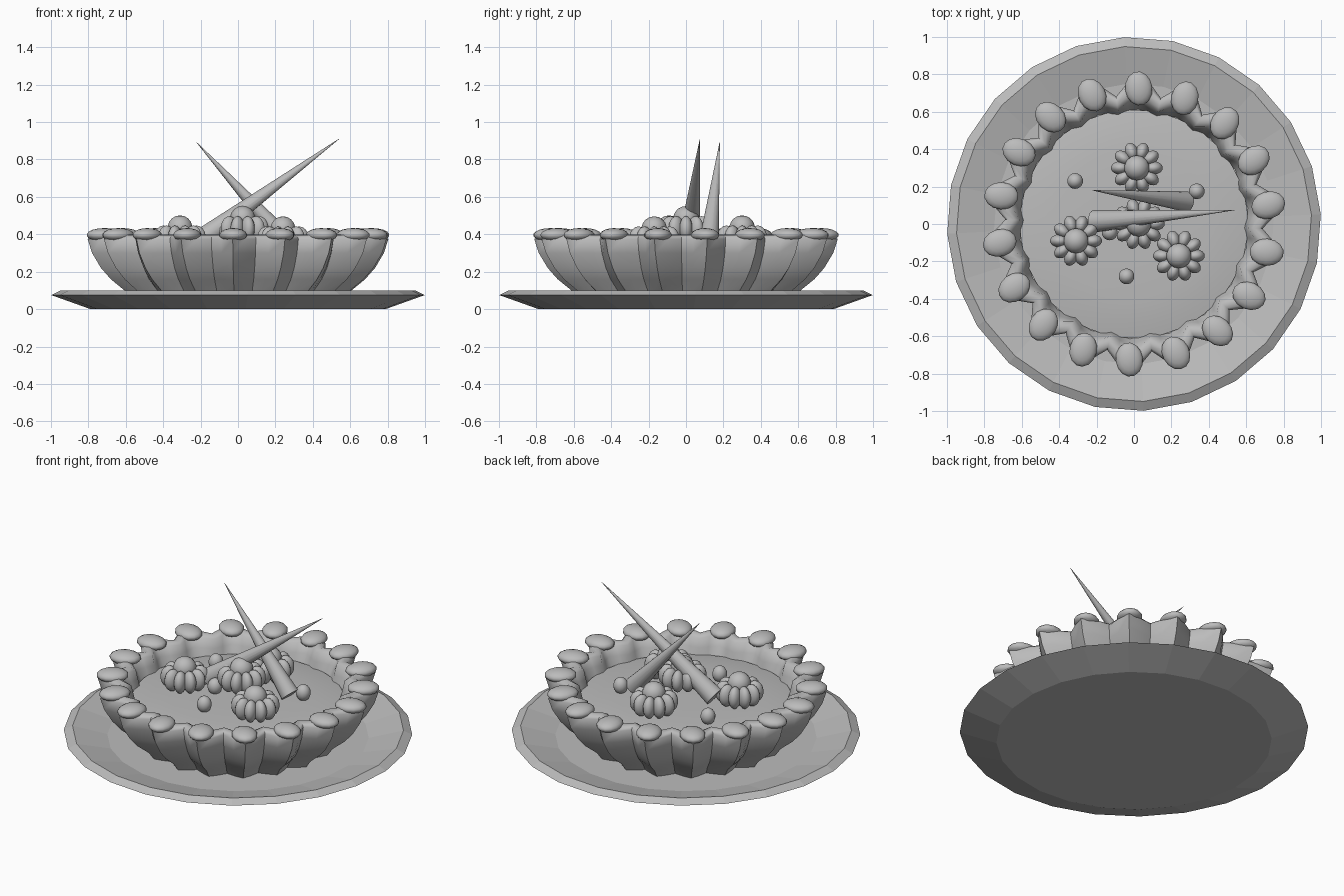
import bpy, bmesh
from math import cos, sin, pi, radians
from mathutils import Matrix, Vector

cube = bpy.data.objects.get("Cube")
if cube:
    bpy.data.objects.remove(cube, do_unlink=True)

grey = bpy.data.materials.new("neutral_grey")
grey.use_nodes = True
GREY = (0.5, 0.5, 0.5, 1)
grey.diffuse_color = GREY
grey.node_tree.nodes["Principled BSDF"].inputs["Base Color"].default_value = GREY

FLUTES = 18
PHASE = radians(88)


def finish(name, bm, angle=None):
    """Turn a bmesh into a named object, smooth below the given angle."""
    bmesh.ops.recalc_face_normals(bm, faces=bm.faces)
    mesh = bpy.data.meshes.new(name)
    bm.to_mesh(mesh)
    bm.free()
    mesh.materials.append(grey)
    obj = bpy.data.objects.new(name, mesh)
    bpy.context.collection.objects.link(obj)
    if angle:
        bpy.ops.object.select_all(action='DESELECT')
        obj.select_set(True)
        bpy.context.view_layer.objects.active = obj
        bpy.ops.object.shade_smooth_by_angle(angle=radians(angle))
    return obj


def lathe(name, profile, sides, phase, angle=None):
    """Revolve (radius, flute depth, z) points, closing both ends with caps."""
    bm = bmesh.new()
    rings = []
    for radius, depth, z in profile:
        ring = []
        for i in range(sides):
            t = 2 * pi * i / sides
            r = radius + depth * cos(FLUTES * t)
            ring.append(bm.verts.new((r * cos(t + phase), r * sin(t + phase), z)))
        rings.append(ring)
    for a, b in zip(rings, rings[1:]):
        for i in range(sides):
            j = (i + 1) % sides
            bm.faces.new((a[i], a[j], b[j], b[i]))
    bm.faces.new(rings[0])
    bm.faces.new(rings[-1])
    return finish(name, bm, angle)


def add_ball(bm, centre, size, turn=0, segments=14, rings=9):
    matrix = (Matrix.Translation(centre) @ Matrix.Rotation(turn, 4, 'Z')
              @ Matrix.Diagonal((*size, 1)))
    bmesh.ops.create_uvsphere(bm, u_segments=segments, v_segments=rings,
                              radius=1, matrix=matrix)


def spike(name, base, tip, radius):
    base, tip = Vector(base), Vector(tip)
    axis = tip - base
    bm = bmesh.new()
    matrix = (Matrix.Translation((base + tip) / 2)
              @ axis.to_track_quat('Z', 'Y').to_matrix().to_4x4())
    bmesh.ops.create_cone(bm, cap_ends=True, segments=16, radius1=radius,
                          radius2=0.001, depth=axis.length, matrix=matrix)
    return finish(name, bm, 40)


# Faceted plate with a chamfered rim and a sunken middle
lathe("plate", [(0.79, 0, 0), (1, 0, 0.075), (0.95, 0, 0.1), (0.75, 0, 0.05)],
      24, radians(3))

# Fluted pastry shell: outer wall, rounded lip, inner wall
lathe("pastry_shell", [
    (0.54, 0.03, 0.045), (0.58, 0.033, 0.1), (0.645, 0.042, 0.16),
    (0.69, 0.05, 0.22), (0.73, 0.058, 0.3), (0.75, 0.062, 0.375),
    (0.725, 0.055, 0.395), (0.685, 0.045, 0.4), (0.65, 0.037, 0.385),
    (0.625, 0.025, 0.33), (0.6, 0.015, 0.26)], FLUTES * 4, PHASE, 50)

# Gently domed filling
lathe("filling", [(0.61, 0, 0.26), (0.61, 0, 0.285), (0.52, 0, 0.3),
                  (0.4, 0, 0.308), (0.2, 0, 0.312)], 48, 0, 40)

# Pressed beads of dough along the lip, one on each flute
bm = bmesh.new()
for k in range(FLUTES):
    a = PHASE + 2 * pi * k / FLUTES
    add_ball(bm, (0.725 * cos(a), 0.725 * sin(a), 0.396),
             (0.093, 0.074, 0.037), a + 0.15)
finish("lip_beads", bm, 60)

# Cream rosettes: a ring of lobes around a central ball
rosettes = {"left": (0.24, -0.17, 0), "right": (-0.31, -0.09, 0.005),
            "back": (0.015, 0.3, 0.005), "middle": (0.025, 0, 0.055)}
LOBES = 10
for place, (x, y, lift) in rosettes.items():
    bm = bmesh.new()
    for k in range(LOBES):
        a = 2 * pi * k / LOBES
        add_ball(bm, (x + 0.088 * cos(a), y + 0.088 * sin(a), 0.375 + lift),
                 (0.052, 0.036, 0.067), a)
    add_ball(bm, (x, y, 0.43 + lift), (0.068, 0.068, 0.066))
    add_ball(bm, (x, y, 0.36 + lift), (0.09, 0.09, 0.06))
    finish(place + "_rosette", bm, 60)

# Small egg-shaped berries
berries = [(-0.315, 0.23), (0.335, 0.175), (-0.04, -0.28), (-0.13, -0.045)]
for n, (x, y) in enumerate(berries):
    bm = bmesh.new()
    add_ball(bm, (x, y, 0.348), (0.043, 0.043, 0.05))
    finish("berry_%d" % (n + 1), bm, 60)

# Two crossed pointed wafers
spike("long_wafer", (-0.21, 0.015, 0.36), (0.54, 0.075, 0.91), 0.06)
spike("short_wafer", (0.28, 0.12, 0.34), (-0.22, 0.18, 0.89), 0.055)
